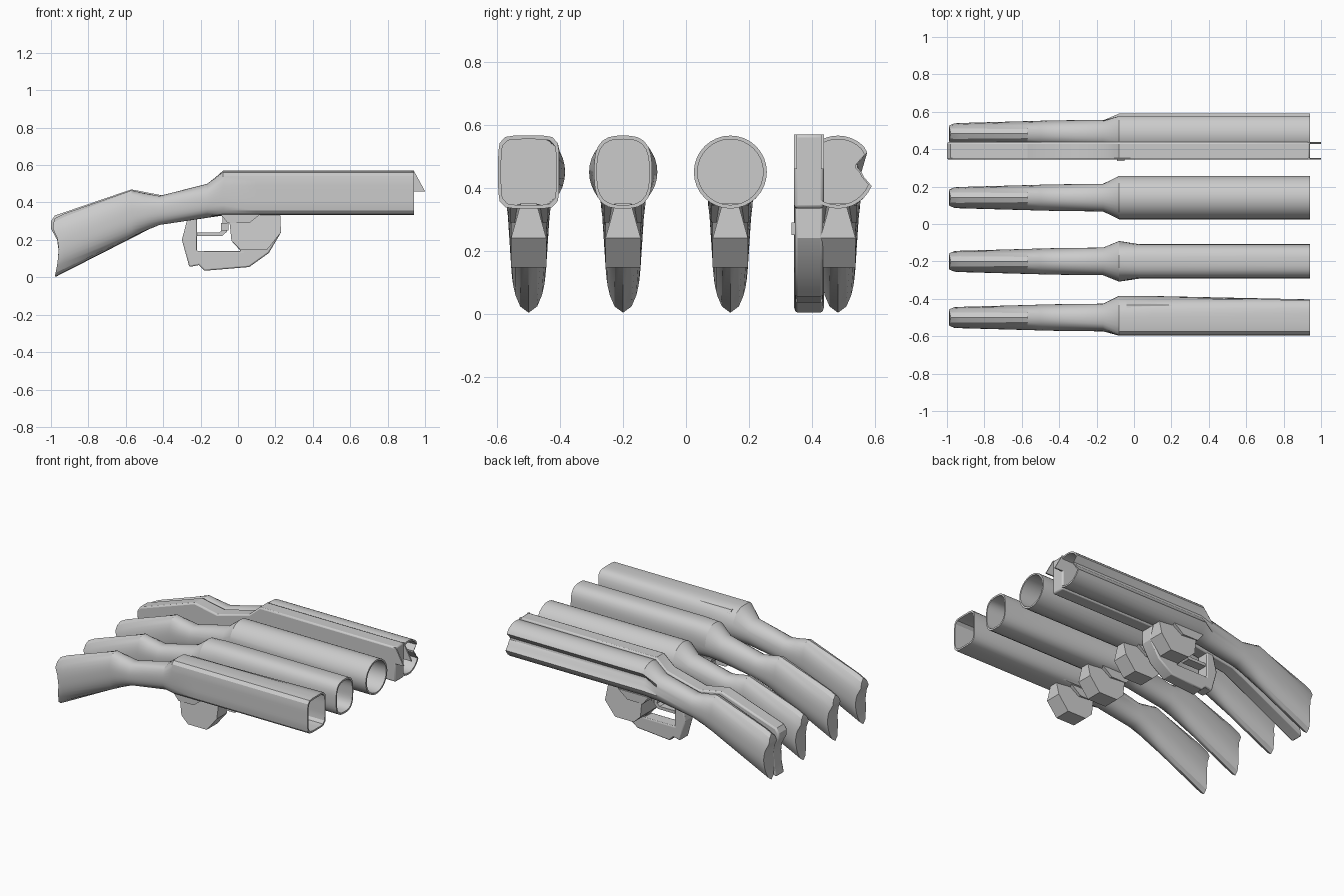
import bpy, bmesh, math

if "Cube" in bpy.data.objects:
    bpy.data.objects.remove(bpy.data.objects["Cube"])

N = 32  # sides of every lofted ring


def finish(name, bm):
    bmesh.ops.recalc_face_normals(bm, faces=bm.faces)
    me = bpy.data.meshes.new(name)
    bm.to_mesh(me)
    bm.free()
    ob = bpy.data.objects.new(name, me)
    bpy.context.collection.objects.link(ob)
    return ob


def ring(left, right, b, dents=None, k=1.0):
    """Section as (y, z) offsets; left / right are (half width, squareness)."""
    pts = []
    for i in range(N):
        c, s = math.cos(2 * math.pi * i / N), math.sin(2 * math.pi * i / N)
        a, n = right if c > 0 else left
        r = (abs(c / a) ** n + abs(s / b) ** n) ** (-1 / n)
        if dents:
            r = dents.get(i, r)
        pts.append((c * r * k, s * r * k))
    return pts


def butt_x(z):
    """Concave shoulder end of the stock."""
    keys = [(0, -.98), (.07, -.966), (.15, -.958), (.21, -.967), (.26, -.99), (.3, -.985), (.34, -.97)]
    for (z0, x0), (z1, x1) in zip(keys, keys[1:]):
        if z <= z1:
            return x0 + (x1 - x0) * (z - z0) / (z1 - z0)
    return keys[-1][1]


def gun_body(name, y0, barrel, dents=None):
    """Stock, neck and hollow barrel in one loft; barrel = [(x, left, right)]."""
    rows = []  # (x, centre z, section)
    for x, top, bot, w, n in [(None, .315, .003, .055, 2.0), (-.93, .34, .028, .057, 2.1),
                              (-.57, .465, .212, .067, 2.4), (-.5, .45, .247, .069, 2.4),
                              (-.42, .435, .28, .071, 2.4), (-.165, .5, .318, .074, 2.2)]:
        rows.append((x, (top + bot) / 2, ring((w, n), (w, n), (top - bot) / 2)))
    for x, l, r in barrel:
        rows.append((x, .45, ring(l, r, .116, dents)))
    x, l, r = barrel[-1]
    for xi in (x, -.04):
        rows.append((xi, .45, ring(l, r, .116, dents, .9)))
    bm = bmesh.new()
    loops = []
    for x, zc, pts in rows:
        loops.append([bm.verts.new((butt_x(zc + z) if x is None else x, y0 + y, zc + z)) for y, z in pts])
    for a, b in zip(loops, loops[1:]):
        for i in range(N):
            j = (i + 1) % N
            bm.faces.new((a[i], a[j], b[j], b[i]))
    # caps in horizontal strips
    for lp in (loops[0], loops[-1]):
        for i in range(-N // 4, N // 4):
            quad = [lp[i], lp[i + 1], lp[(N // 2 - i - 1) % N], lp[(N // 2 - i) % N]]
            bm.faces.new(list(dict.fromkeys(quad)))
    return finish(name, bm)


def prism(name, outline, y0, y1, bevel=0.0):
    """Extrude an (x, z) outline along y."""
    bm = bmesh.new()
    f = bm.faces.new([bm.verts.new((x, y0, z)) for x, z in outline])
    res = bmesh.ops.extrude_face_region(bm, geom=[f])
    vs = [v for v in res['geom'] if isinstance(v, bmesh.types.BMVert)]
    bmesh.ops.translate(bm, verts=vs, vec=(0, y1 - y0, 0))
    ob = finish(name, bm)
    if bevel:
        m = ob.modifiers.new('edge', 'BEVEL')
        m.width, m.segments, m.limit_method, m.angle_limit = bevel, 2, 'ANGLE', 1.2
    return ob


# Four gun bodies with differently shaped barrels
R = (.116, 2)
box, oval = (.097, 6), (.092, 3)
bodies = {
    'square': (-.5, [(-.08, box, R), (.1, box, (.115, 2.2)), (.94, box, box)], None),
    'oval': (-.2, [(-.08, (.108, 2), (.109, 2)), (.03, oval, oval), (.94, oval, oval)], None),
    'round': (.141, [(-.08, R, R), (.94, R, R)], None),
    'grooved': (.483, [(-.08, R, R), (.94, R, R)],
                {3: .112, 2: .066, 1: .064, 0: .075, N - 1: .085, N - 2: .116}),
}
grip = [(-.05, .34), (-.035, .195), (.015, .147), (.155, .147), (.23, .24), (.225, .35)]
block = [(-.1, .345), (-.055, .29), (.06, .29), (.13, .345)]
for kind, (y, barrel, dents) in bodies.items():
    gun_body(kind + '_body', y, barrel, dents)
    g = prism(kind + '_grip', grip, y - .056, y + .056)
    for v in g.data.vertices:  # narrow the top front of the grip
        if v.co.z > .345:
            v.co.y = y + (v.co.y - y) * .45
    prism(kind + '_receiver_block', block, y - .06, y + .06)

# Flat core plate with the full gun outline
Y0, Y1 = .344, .438
core = [(-1, .3), (-.98, .33), (-.57, .47), (-.4, .437), (-.16, .5), (-.08, .57), (.94, .57),
        (.94, .335), (-.06, .333), (-.43, .28), (-.98, .0), (-.963, .08), (-.96, .15), (-.967, .2), (-1, .26)]
prism('core_plate', core, Y0, Y1, .01)

# Trigger guard joined to the core's grip
guard = [(-.27, .315), (-.3, .2), (-.26, .055), (-.21, .065), (-.18, .035), (.06, .055), (.165, .13),
         (.23, .24), (.225, .345), (-.04, .345), (-.035, .195), (.015, .14), (-.22, .14), (-.22, .32)]
prism('trigger_guard', guard, Y0 + .002, Y1 - .002, .008)
trigger = [(-.225, .24), (-.1, .24), (-.08, .255), (-.085, .335), (-.055, .335), (-.058, .245),
           (-.085, .22), (-.225, .22)]
prism('trigger', trigger, Y0 + .015, Y1 - .015)
prism('trigger_button', [(-.09, .25), (-.05, .25), (-.05, .29), (-.09, .29)], Y0 - .008, Y0 + .02)

# Front fins of the core plate
for side, y in (('front', Y0), ('rear', Y1 - .009)):
    prism(side + '_fin', [(.93, .57), (.94, .57), (1, .46), (.93, .46)], y, y + .009)

bpy.ops.object.select_all(action='SELECT')
bpy.context.view_layer.objects.active = bpy.data.objects['core_plate']
bpy.ops.object.shade_smooth_by_angle(angle=math.radians(28))
